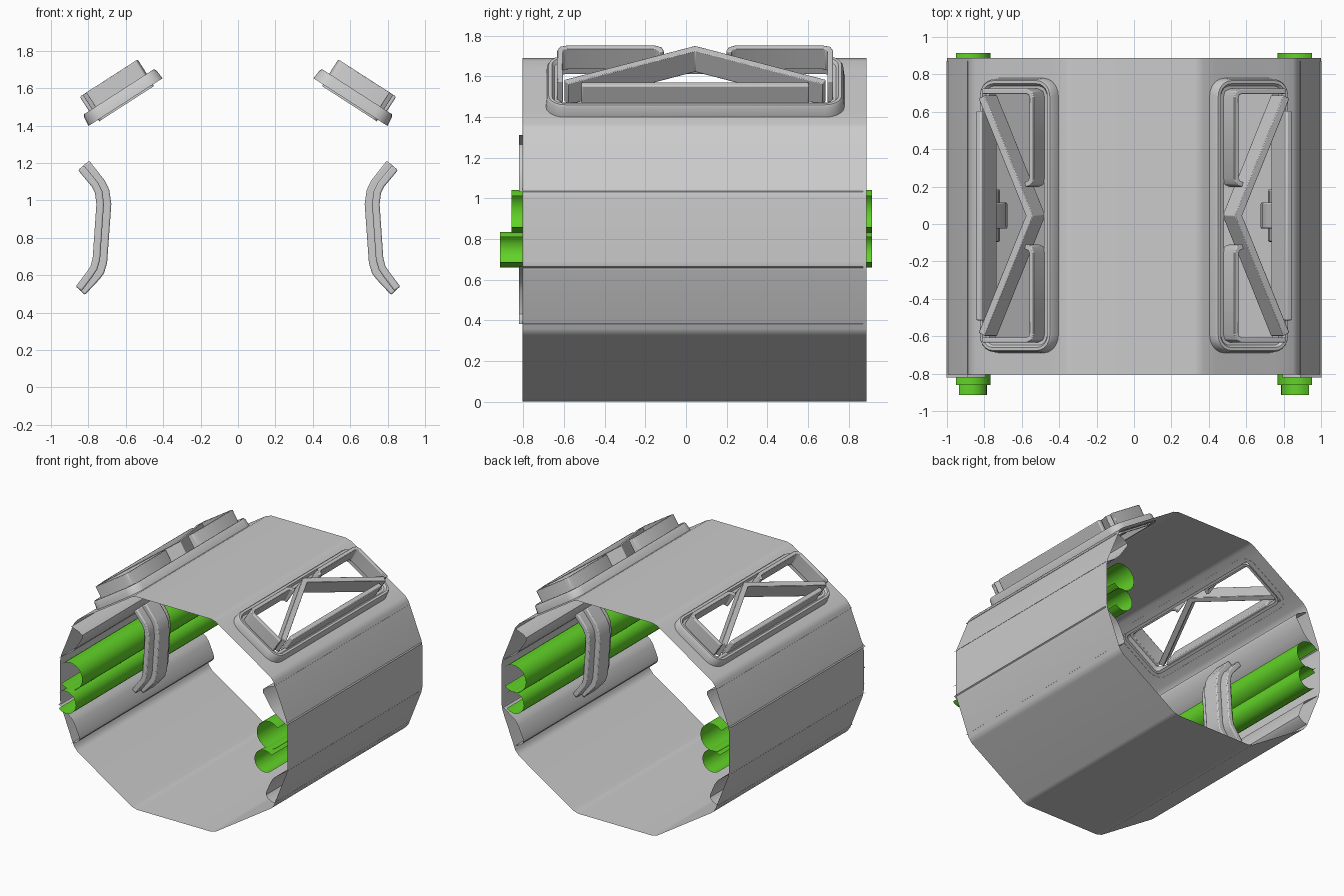
import bpy, bmesh, math
from mathutils import Vector

if "Cube" in bpy.data.objects:
    bpy.data.objects.remove(bpy.data.objects["Cube"])

CY = 0.045                      # middle of the shell along y
Y0, Y1 = -0.805, 0.888
SLOPE = math.atan2(0.335, 0.52)
CS, SN = math.cos(SLOPE), math.sin(SLOPE)


def win(u, v, n):
    """Window space: u down the sloped roof panel, v along y, n outward."""
    return Vector((0.404 + CS * u + SN * n, CY + v, 1.655 - SN * u + CS * n))


def finish(name, bm, mirror=True, bevel=0, mat=None, weighted=False, recalc=True):
    if recalc:
        bmesh.ops.recalc_face_normals(bm, faces=bm.faces)
    me = bpy.data.meshes.new(name)
    bm.to_mesh(me)
    bm.free()
    ob = bpy.data.objects.new(name, me)
    bpy.context.collection.objects.link(ob)
    if bevel:
        m = ob.modifiers.new("bevel", 'BEVEL')
        m.width, m.segments, m.limit_method = bevel, 2, 'ANGLE'
    if mirror:
        m = ob.modifiers.new("mirror", 'MIRROR')
        m.use_mirror_merge = False
    if weighted:
        ob.modifiers.new("weighted", 'WEIGHTED_NORMAL').keep_sharp = True
    if mat:
        me.materials.append(mat)
    return ob


def loft(bm, rings, close_ring=False):
    """Quads between successive rings of points."""
    vs = [[bm.verts.new(p) for p in r] for r in rings]
    k = len(vs[0])
    for a, b in zip(vs, vs[1:]):
        for i in range(k if close_ring else k - 1):
            j = (i + 1) % k
            bm.faces.new((a[i], a[j], b[j], b[i]))
    return vs


def band(path, w):
    """Two mitred offset lines either side of an open 2D path."""
    P = [Vector(p) for p in path]
    left, right = [], []
    for i, p in enumerate(P):
        d0 = (p - P[i - 1]).normalized() if i else (P[1] - p).normalized()
        d1 = (P[i + 1] - p).normalized() if i < len(P) - 1 else d0
        n = Vector((-(d0 + d1).y, (d0 + d1).x)).normalized()
        off = n * (w / 2 / max(0.3, n.dot(Vector((-d0.y, d0.x)))))
        left.append(p + off)
        right.append(p - off)
    return left, right


def bar(name, path, w, lo, hi, place, bevel=0.008):
    """Solid bar of width w along a path, placed by place(a, b, height)."""
    L, R = band(path, w)
    bm = bmesh.new()
    rings = [[place(*l, lo), place(*r, lo), place(*r, hi), place(*l, hi)]
             for l, r in zip(L, R)]
    vs = loft(bm, rings, True)
    bm.faces.new(vs[0])
    bm.faces.new(vs[-1])
    return finish(name, bm, bevel=bevel)


def rounded(u0, u1, v, r, n, seg=5):
    pts = []
    for k, (cu, cv) in enumerate([(u1 - r, v - r), (u0 + r, v - r),
                                  (u0 + r, r - v), (u1 - r, r - v)]):
        for i in range(seg + 1):
            a = math.radians(90 * (k + i / seg))
            pts.append(win(cu + r * math.cos(a), cv + r * math.sin(a), n))
    return pts


# shell: twelve-sided open sheet with chamfered corners and roof openings
corners = [(0, 1.69), (0.35, 1.69), (0.87, 1.355), (1, 1.03),
           (1, 0.665), (0.87, 0.335), (0.35, 0), (0, 0)]
half = []
for i in range(1, len(corners) - 1):
    p = Vector(corners[i])
    for q in (corners[i - 1], corners[i + 1]):
        half.append(p + (Vector(q) - p).normalized() * 0.025)
    if i == 1:
        for u in (0.045, 0.425):
            w = win(u, 0, 0)
            half.append(Vector((w.x, w.z)))
ring = half + [Vector((-p.x, p.y)) for p in reversed(half)]
bm = bmesh.new()
ys = [Y0, CY - 0.69, CY + 0.69, Y1]
rows = [[bm.verts.new((p.x, y, p.y)) for p in ring] for y in ys]
K = len(ring)
for r in range(3):
    for i in range(K):
        if r == 1 and i in (2, K - 4):
            continue
        j = (i + 1) % K
        bm.faces.new((rows[r][i], rows[r + 1][i], rows[r + 1][j], rows[r][j]))
finish("shell", bm, mirror=False, weighted=True)

# inner rails above and below the pipes
rails = {
    "upper_rail": [(0.89, 1.312), (0.82, 1.285), (0.795, 1.265), (0.795, 1.24),
                   (0.865, 1.135), (0.90, 1.10), (1.002, 1.032)],
    "lower_rail": [(0.89, 0.383), (0.84, 0.405), (0.82, 0.43), (0.825, 0.46),
                   (0.865, 0.55), (0.89, 0.585), (1.002, 0.664)],
}
for name, prof in rails.items():
    bm = bmesh.new()
    loft(bm, [[(x, y, z) for x, z in prof] for y in (-0.822, 0.872)])
    finish(name, bm)

# green pipes, open towards the wall
green = bpy.data.materials.new("green")
green.diffuse_color = (0.12, 0.65, 0.02, 1)
green.use_nodes = True
green.node_tree.nodes["Principled BSDF"].inputs["Base Color"].default_value = green.diffuse_color
for name, x, z, r, ya in (("upper_pipe", 0.875, 0.935, 0.108, -0.86),
                          ("lower_pipe", 0.873, 0.748, 0.088, -0.915)):
    bm = bmesh.new()
    angs = [math.radians(45 + 270 * i / 14) for i in range(15)]
    loft(bm, [[(x + r * math.cos(a), y, z + r * math.sin(a)) for a in angs]
              for y in (ya, 0.915)])
    finish(name, bm, mat=green)

# pipe clamps: wide flange with a narrower rib on its inner side
def side(x, z, y):
    return Vector((x, CY + y, z))

bar("clamp_flange", [(0.84, 1.175), (0.765, 1.085), (0.745, 1.045), (0.737, 0.98),
                     (0.757, 0.69), (0.77, 0.64), (0.79, 0.61), (0.852, 0.527)],
    0.04, -0.14, 0.14, side)
bar("clamp_rib", [(0.813, 1.198), (0.732, 1.095), (0.71, 1.05), (0.70, 0.98),
                  (0.722, 0.67), (0.737, 0.62), (0.76, 0.59), (0.835, 0.51)],
    0.045, -0.07, 0.07, side)

# window frame: stepped rounded flange around each roof opening
bm = bmesh.new()
steps = [(0, -0.002), (0.006, 0.052), (0.014, 0.064), (0.03, 0.064),
         (0.042, 0.048), (0.062, 0.046), (0.062, -0.012), (0.04, -0.012)]
loft(bm, [rounded(s, 0.472 - s, 0.735 - s, 0.095 - s, n) for s, n in steps], True)
finish("window_frame", bm)

# chevron brace, sill bar and corner walls standing on the frame
bar("chevron_brace", [(0.39, -0.635), (0.085, 0), (0.39, 0.635)],
    0.042, 0.03, 0.155, win, bevel=0.004)
bar("sill_bar", [(0.408, -0.56), (0.408, 0.56)], 0.036, 0.0, 0.155, win)
for s, name in ((1, "rear_corner_wall"), (-1, "front_corner_wall")):
    bar(name, [(0.115, 0.165 * s), (0.085, 0.175 * s), (0.072, 0.20 * s),
               (0.072, 0.63 * s), (0.08, 0.655 * s), (0.105, 0.665 * s),
               (0.385, 0.665 * s)], 0.028, 0.03, 0.155, win, bevel=0.005)

bpy.ops.object.select_all(action='SELECT')
bpy.context.view_layer.objects.active = bpy.data.objects["shell"]
bpy.ops.object.shade_smooth_by_angle(angle=math.radians(35))
